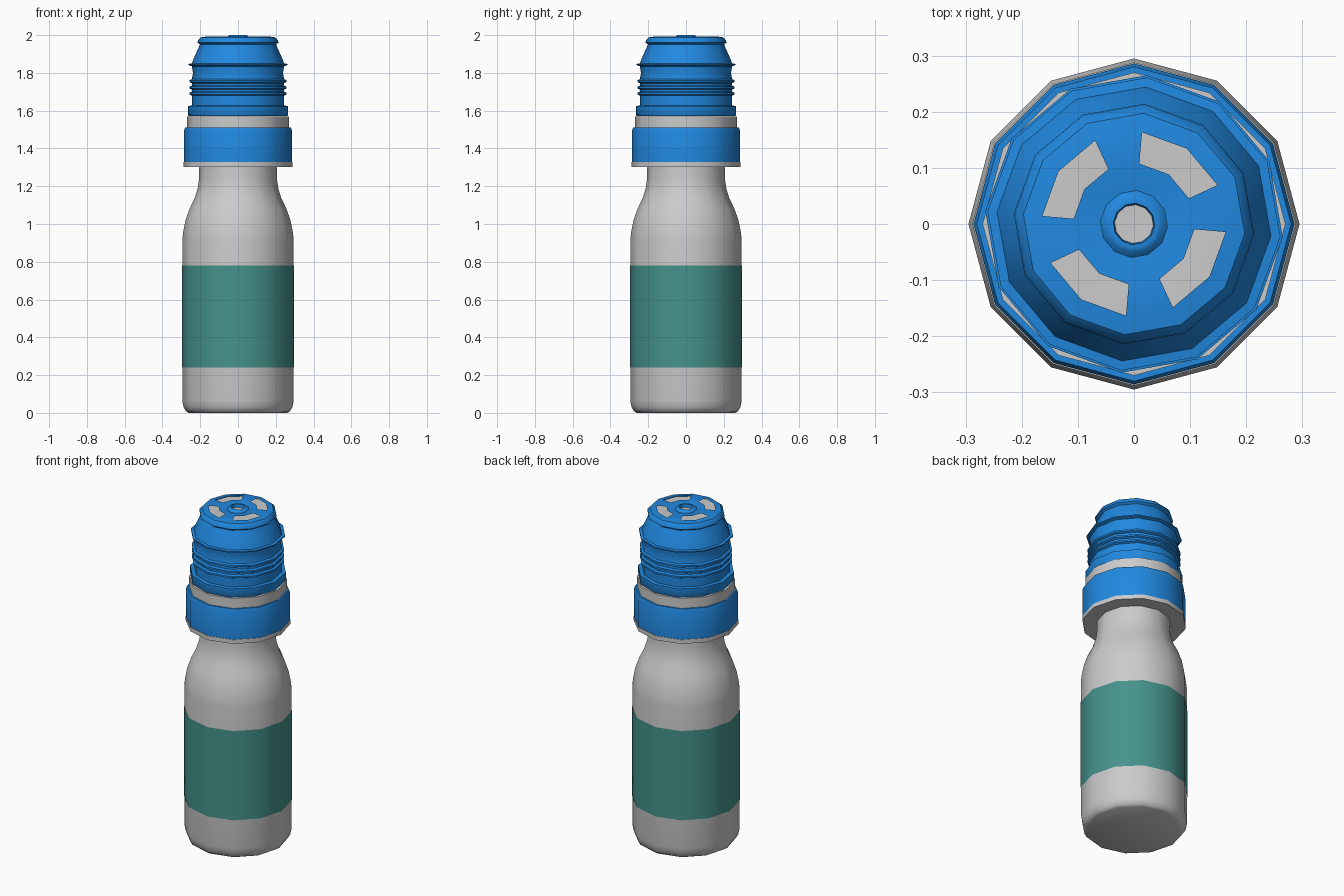
import bpy, bmesh
from math import cos, sin, radians

if "Cube" in bpy.data.objects:
    bpy.data.objects.remove(bpy.data.objects["Cube"])

SIDES = 12


def material(name, color):
    m = bpy.data.materials.new(name)
    m.diffuse_color = color
    m.use_nodes = True
    m.node_tree.nodes["Principled BSDF"].inputs["Base Color"].default_value = m.diffuse_color
    return m


BLUE = material("blue_plastic", (0.015, 0.25, 0.75, 1))
TEAL = material("teal_label", (0.06, 0.29, 0.26, 1))


def lathe(name, profile, mat=None, turn=0, closed=False, skip=None):
    """Spin (radius, z) points round z; skip(row, side) leaves a face out."""
    bm = bmesh.new()
    rings = []
    for r, z in profile:
        if r == 0:
            rings.append([bm.verts.new((0, 0, z))] * SIDES)
        else:
            angles = [radians(turn + 360 * i / SIDES) for i in range(SIDES)]
            rings.append([bm.verts.new((r * cos(a), r * sin(a), z)) for a in angles])
    rows = len(rings) if closed else len(rings) - 1
    for k in range(rows):
        low, high = rings[k], rings[(k + 1) % len(rings)]
        for i in range(SIDES):
            if skip and skip(k, i):
                continue
            j = (i + 1) % SIDES
            corners = list(dict.fromkeys((low[i], low[j], high[j], high[i])))
            bm.faces.new(corners)
    bmesh.ops.recalc_face_normals(bm, faces=bm.faces)
    mesh = bpy.data.meshes.new(name)
    bm.to_mesh(mesh)
    bm.free()
    obj = bpy.data.objects.new(name, mesh)
    bpy.context.collection.objects.link(obj)
    if mat:
        mesh.materials.append(mat)
    bpy.ops.object.select_all(action='DESELECT')
    obj.select_set(True)
    bpy.context.view_layer.objects.active = obj
    bpy.ops.object.shade_smooth_by_angle(angle=radians(38))
    return obj


# Bottle: rounded base, straight wall, shoulder, neck
lathe("bottle", [(0, 0), (0.26, 0), (0.275, 0.008), (0.288, 0.03), (0.295, 0.065),
                 (0.295, 0.92), (0.29, 0.96), (0.278, 1.02), (0.257, 1.08),
                 (0.23, 1.135), (0.213, 1.19), (0.206, 1.24), (0.205, 1.31),
                 (0, 1.31)])

# Wrapped label
lathe("label", [(0.297, 0.24), (0.297, 0.78)], TEAL)

# Neck flange and collar under the cap
lathe("neck_collar", [(0, 1.303), (0.288, 1.303), (0.288, 1.328), (0.27, 1.328),
                      (0.27, 1.57), (0, 1.57)])

# Blue band round the collar
lathe("collar_band", [(0.27, 1.328), (0.286, 1.328), (0.286, 1.495),
                      (0.28, 1.51), (0.27, 1.51)], BLUE, closed=True)

# Cap side: skirt ring, three ridges, thin rim, taper and lip
side = [(0.262, 1.572), (0.266, 1.578), (0.266, 1.625), (0.245, 1.627), (0.245, 1.68)]
for z in (1.69, 1.722, 1.756):
    side += [(0.245, z - 0.011), (0.257, z - 0.005), (0.257, z + 0.005), (0.245, z + 0.011)]
side += [(0.239, 1.80), (0.245, 1.835), (0.262, 1.841), (0.262, 1.848), (0.245, 1.85),
         (0.238, 1.87), (0.218, 1.915), (0.202, 1.95), (0.215, 1.96), (0.213, 1.972)]

# Cap top: deck with four slots and a raised spout ring
deck = [(0.198, 1.988), (0.164, 1.993), (0.108, 1.993), (0.06, 1.988),
        (0.05, 1.998), (0.045, 2.0), (0.037, 2.0), (0.034, 1.975)]
slot_row = len(side) + 1
lathe("cap", side + deck, BLUE, turn=-5,
      skip=lambda k, i: k == slot_row and i % 3 != 0)

# Grey liner seen through the slots and the spout
lathe("cap_liner", [(0.18, 1.975), (0.175, 1.984), (0.1, 1.985), (0.06, 1.98), (0, 1.98)],
      turn=-5)
